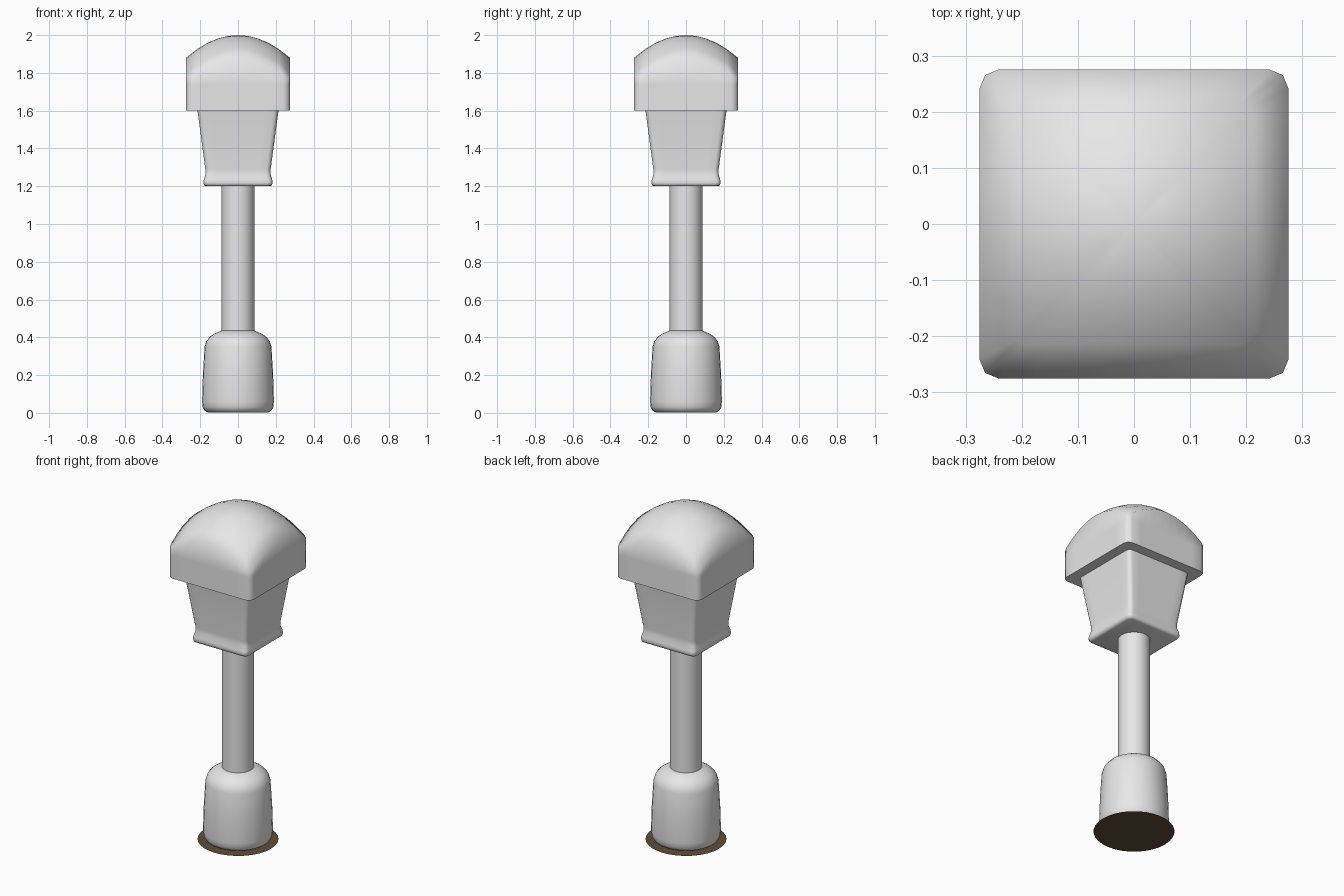
import bpy, bmesh, math

cube = bpy.data.objects.get("Cube")
if cube:
    bpy.data.objects.remove(cube, do_unlink=True)


def make_material(name, color):
    mat = bpy.data.materials.new(name)
    mat.use_nodes = True
    mat.diffuse_color = color
    mat.node_tree.nodes["Principled BSDF"].inputs["Base Color"].default_value = color
    return mat


grey = make_material("light grey", (0.8, 0.8, 0.8, 1))
brown = make_material("earth brown", (0.12, 0.075, 0.04, 1))


def circle(radius, sides=32):
    return [(radius * math.cos(math.tau * i / sides),
             radius * math.sin(math.tau * i / sides)) for i in range(sides)]


def rounded_square(half, radius, arc=2, side=8):
    """Outline with rounded corners and evenly divided sides."""
    corner = [(half - radius + radius * math.cos(math.pi / 2 * i / arc),
               half - radius + radius * math.sin(math.pi / 2 * i / arc))
              for i in range(arc + 1)]
    span = 2 * (half - radius)
    corner += [(half - radius - span * i / side, half) for i in range(1, side)]
    points = []
    for _ in range(4):
        points += corner
        corner = [(-y, x) for x, y in corner]
    return points


def loft(name, rings, material, apex=None, angle=60):
    """Skin rings of (x, y, z) from bottom to top, with caps."""
    bm = bmesh.new()
    loops = [[bm.verts.new(p) for p in ring] for ring in rings]
    count = len(loops[0])
    bm.faces.new(loops[0][::-1])
    for low, high in zip(loops, loops[1:]):
        for i in range(count):
            j = (i + 1) % count
            bm.faces.new((low[i], low[j], high[j], high[i]))
    if apex:
        tip = bm.verts.new(apex)
        for i in range(count):
            bm.faces.new((loops[-1][i], loops[-1][(i + 1) % count], tip))
    elif len(loops) > 1:
        bm.faces.new(loops[-1])
    mesh = bpy.data.meshes.new(name)
    bm.to_mesh(mesh)
    bm.free()
    mesh.materials.append(material)
    mesh.shade_smooth()
    mesh.set_sharp_from_angle(angle=math.radians(angle))
    obj = bpy.data.objects.new(name, mesh)
    bpy.context.collection.objects.link(obj)
    return obj


def at_height(outline, z):
    return [(x, y, z) for x, y in outline]


# Flat ground disc
loft("ground_disc", [at_height(circle(0.22), 0)], brown)

# Round foot with softened rims
foot = [(0.16, 0.003), (0.177, 0.012), (0.187, 0.03), (0.19, 0.06), (0.186, 0.2),
        (0.177, 0.35), (0.168, 0.38), (0.147, 0.405), (0.12, 0.422), (0.085, 0.437)]
loft("foot", [at_height(circle(r), z) for r, z in foot], grey)

# Pole
loft("pole", [at_height(circle(0.0875), z) for z in (0.4, 1.21)], grey)

# Tapered square lantern with a rolled lower lip
lantern = [(0.168, 1.2), (0.179, 1.205), (0.183, 1.218), (0.181, 1.235),
           (0.173, 1.262), (0.173, 1.29), (0.215, 1.605)]
loft("lantern", [at_height(rounded_square(h, 0.025, arc=3), z) for h, z in lantern], grey)

# Square hood with a domed top
hood = rounded_square(0.275, 0.033)


def dome_ring(scale):
    return [(x * scale, y * scale, 2 - 1.587 * scale ** 2 * (x * x + y * y))
            for x, y in hood]


loft("hood", [at_height(hood, 1.6), at_height(hood, 1.74)]
     + [dome_ring(s) for s in (1, 0.78, 0.58, 0.38, 0.19)], grey, apex=(0, 0, 2))
